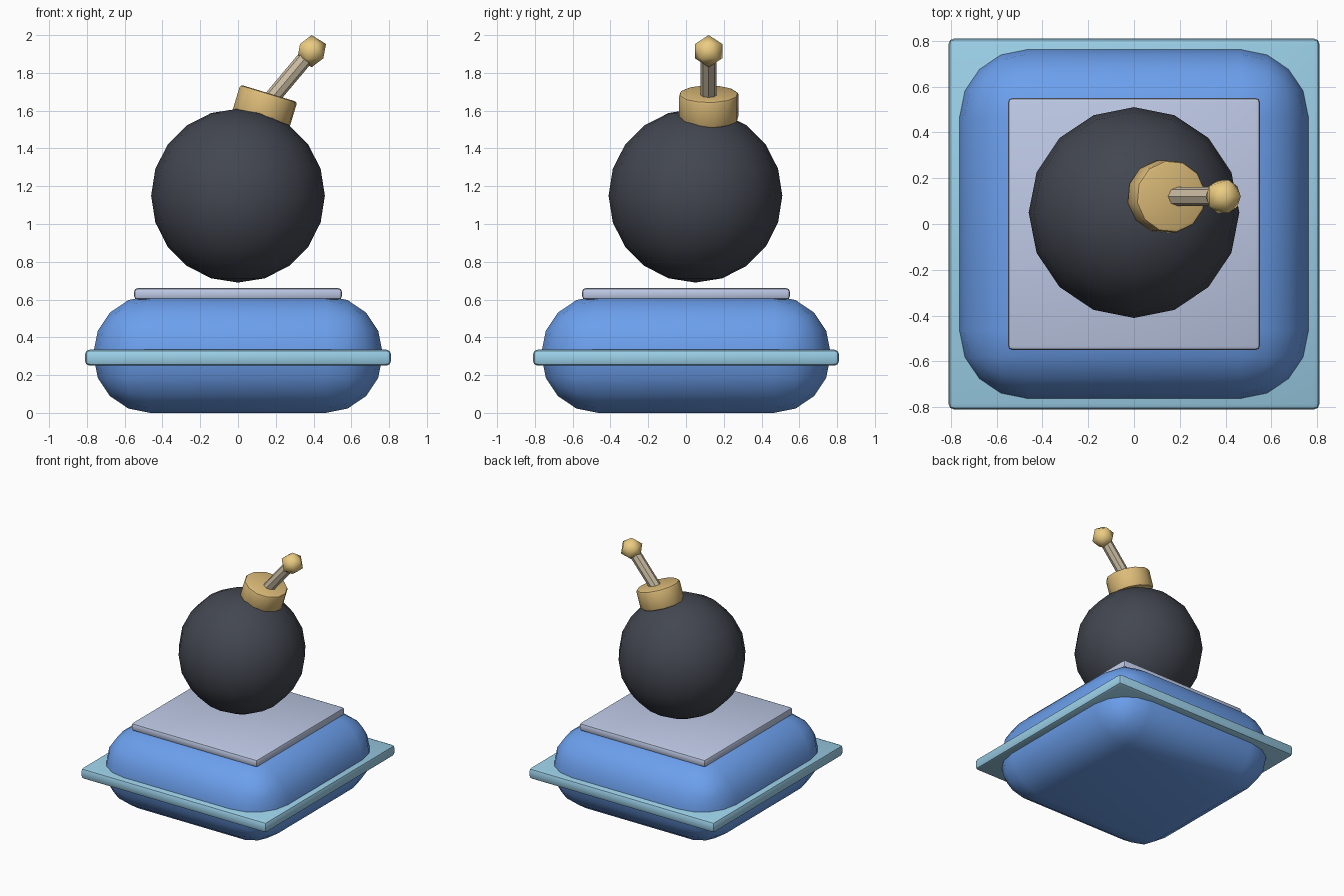
import bpy, bmesh, math
from mathutils import Matrix, Vector

if "Cube" in bpy.data.objects:
    bpy.data.objects.remove(bpy.data.objects["Cube"])


def finish(name, bm, color, angle=35):
    me = bpy.data.meshes.new(name)
    bm.normal_update()
    bm.to_mesh(me)
    bm.free()
    ob = bpy.data.objects.new(name, me)
    bpy.context.collection.objects.link(ob)
    mat = bpy.data.materials.new(name + "_mat")
    mat.diffuse_color = (*color, 1)
    mat.use_nodes = True
    mat.node_tree.nodes["Principled BSDF"].inputs["Base Color"].default_value = mat.diffuse_color
    me.materials.append(mat)
    bpy.ops.object.select_all(action='DESELECT')
    ob.select_set(True)
    bpy.context.view_layer.objects.active = ob
    bpy.ops.object.shade_smooth_by_angle(angle=math.radians(angle))
    return ob


def rounded_box(name, half, z0, z1, bevel, segments, color):
    bm = bmesh.new()
    bmesh.ops.create_cube(bm, size=1)
    bmesh.ops.scale(bm, vec=(2 * half, 2 * half, z1 - z0), verts=bm.verts)
    bmesh.ops.translate(bm, vec=(0, 0, (z0 + z1) / 2), verts=bm.verts)
    bmesh.ops.bevel(bm, geom=bm.edges[:], offset=bevel, segments=segments,
                    profile=0.5, affect='EDGES')
    return finish(name, bm, color)


def rod(name, start, end, radius, sides, color, spin=0, bevel=0):
    start, end = Vector(start), Vector(end)
    axis = end - start
    tilt = Matrix.Rotation(math.atan2(axis.x, axis.z), 4, 'Y')
    bm = bmesh.new()
    bmesh.ops.create_cone(bm, cap_ends=True, segments=sides, radius1=radius,
                          radius2=radius, depth=axis.length)
    if bevel:
        rims = [e for e in bm.edges
                if abs(e.verts[0].co.z - e.verts[1].co.z) < 1e-5]
        bmesh.ops.bevel(bm, geom=rims, offset=bevel, segments=2,
                        profile=0.5, affect='EDGES')
    bmesh.ops.transform(bm, verts=bm.verts,
                        matrix=Matrix.Translation((start + end) / 2) @ tilt
                        @ Matrix.Rotation(spin, 4, 'Z'))
    return finish(name, bm, color)


# Cushion with its seam band and top pad
rounded_box("cushion", 0.765, 0.0, 0.62, 0.3, 4, (0.15, 0.35, 0.85))
rounded_box("cushion_piping", 0.81, 0.25, 0.335, 0.025, 2, (0.33, 0.63, 0.81))
rounded_box("top_pad", 0.55, 0.60, 0.66, 0.018, 2, (0.51, 0.58, 0.78))

# Round body hovering just above the pad
bm = bmesh.new()
bmesh.ops.create_uvsphere(bm, u_segments=16, v_segments=10, radius=0.46)
bmesh.ops.translate(bm, vec=(0, 0.05, 1.15), verts=bm.verts)
finish("bomb_body", bm, (0.055, 0.062, 0.08))

# Tilted neck cap and fuse
rod("neck_cap", (0.12, 0.12, 1.55), (0.163, 0.12, 1.692), 0.16, 12,
    (0.72, 0.50, 0.19), spin=math.radians(10), bevel=0.015)
rod("fuse", (0.165, 0.12, 1.65), (0.375, 0.12, 1.90), 0.042, 8,
    (0.60, 0.51, 0.37))

# Faceted ball on the fuse tip
bm = bmesh.new()
bmesh.ops.create_icosphere(bm, subdivisions=1, radius=0.085)
bmesh.ops.translate(bm, vec=(0.39, 0.12, 1.915), verts=bm.verts)
finish("fuse_tip", bm, (0.83, 0.60, 0.22), angle=60)
